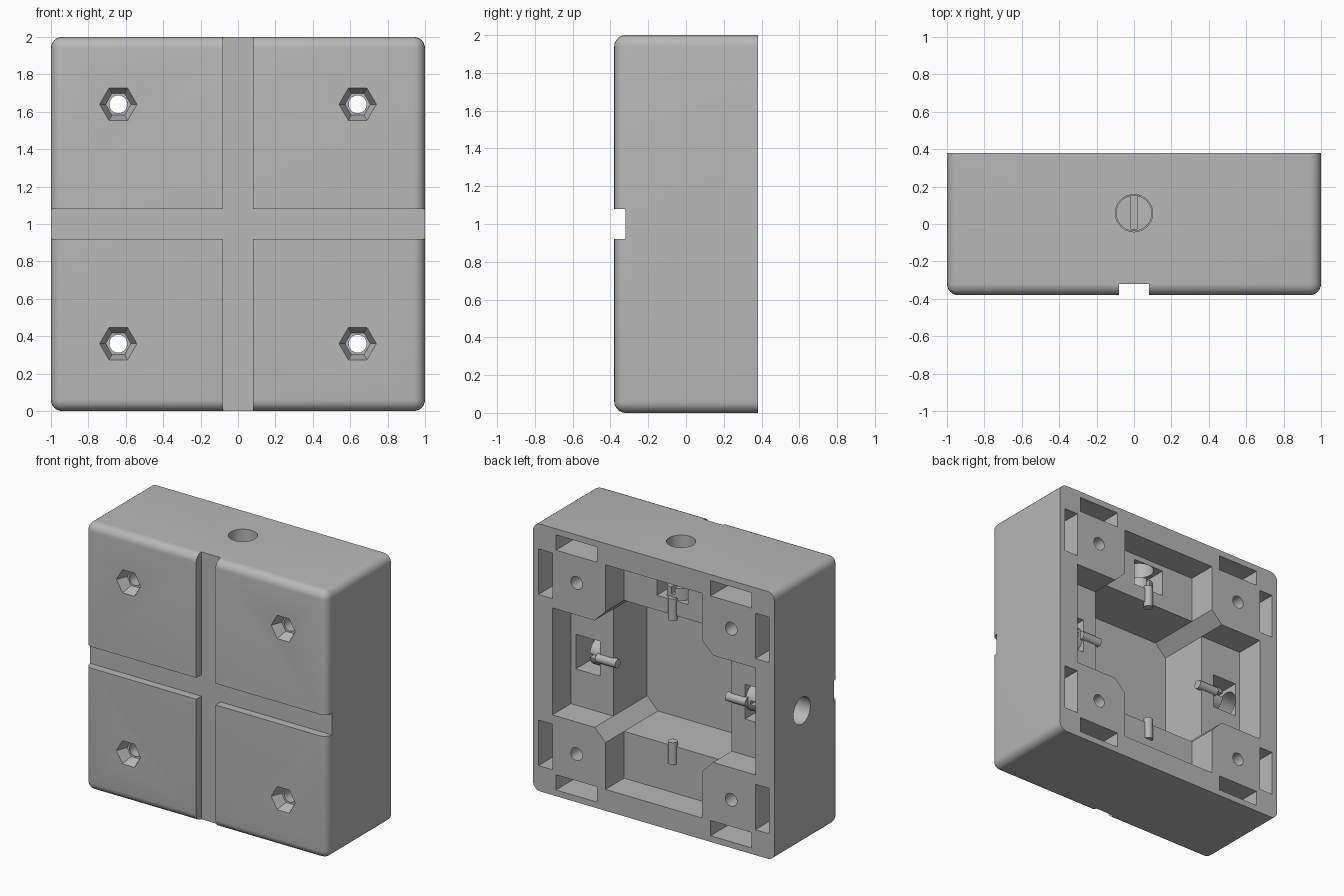
import bpy
import bmesh
from math import radians, cos, sin, pi
from mathutils import Matrix, Vector

if "Cube" in bpy.data.objects:
    bpy.data.objects.remove(bpy.data.objects["Cube"], do_unlink=True)

grey = bpy.data.materials.new("plain_grey")
grey.use_nodes = True
COLOUR = (0.48, 0.48, 0.48, 1)
grey.diffuse_color = COLOUR
grey.node_tree.nodes["Principled BSDF"].inputs["Base Color"].default_value = COLOUR

CENTRE = Matrix.Translation((0, 0, 1))
BACK, FRONT = 0.38, -0.38


def finish(name, bm, matrix=CENTRE):
    """Turn a bmesh into a grey object placed by matrix."""
    bm.transform(matrix)
    bmesh.ops.recalc_face_normals(bm, faces=bm.faces[:])
    mesh = bpy.data.meshes.new(name)
    bm.to_mesh(mesh)
    bm.free()
    mesh.materials.append(grey)
    obj = bpy.data.objects.new(name, mesh)
    bpy.context.collection.objects.link(obj)
    return obj


def box(name, lo, hi, matrix=CENTRE):
    bm = bmesh.new()
    lo, hi = Vector(lo), Vector(hi)
    bmesh.ops.create_cube(bm, size=1)
    for v in bm.verts:
        v.co = (lo + hi) / 2 + v.co * (hi - lo)
    return finish(name, bm, matrix)


def prism(name, points, y0, y1, end_scale=1, offset=(0, 0)):
    """Extrude an x-z outline along y, optionally tapering the far end."""
    bm = bmesh.new()
    ox, oz = offset
    near = [bm.verts.new((x + ox, y0, z + oz)) for x, z in points]
    far = [bm.verts.new((x * end_scale + ox, y1, z * end_scale + oz)) for x, z in points]
    bm.faces.new(near)
    bm.faces.new(far)
    for i in range(len(points)):
        j = (i + 1) % len(points)
        bm.faces.new((near[i], near[j], far[j], far[i]))
    return finish(name, bm)


def ring(radius, sides):
    return [(radius * cos(2 * pi * i / sides), radius * sin(2 * pi * i / sides))
            for i in range(sides)]


def four_way(points):
    """Repeat an outline piece at each quarter turn."""
    out = []
    for _ in range(4):
        out += points
        points = [(-z, x) for x, z in points]
    return out


def rod(name, radius, z0, z1, y, matrix):
    """Cylinder pointing outward along the local z axis."""
    bm = bmesh.new()
    place = Matrix.Translation((0, y, (z0 + z1) / 2))
    bmesh.ops.create_cone(bm, cap_ends=True, segments=32, radius1=radius,
                          radius2=radius, depth=z1 - z0, matrix=place)
    return finish(name, bm, matrix)


def cut(target, cutter):
    bpy.context.view_layer.objects.active = target
    mod = target.modifiers.new("cut", 'BOOLEAN')
    mod.operation = 'DIFFERENCE'
    mod.solver = 'EXACT'
    mod.object = cutter
    bpy.ops.object.modifier_apply(modifier=mod.name)
    bpy.data.objects.remove(cutter, do_unlink=True)


def smooth(obj):
    bpy.ops.object.select_all(action='DESELECT')
    obj.select_set(True)
    bpy.context.view_layer.objects.active = obj
    bpy.ops.object.shade_smooth_by_angle(angle=radians(30))


# Housing block: every edge rounded except those around the back
bm = bmesh.new()
bmesh.ops.create_cube(bm, size=2)
bmesh.ops.scale(bm, vec=(1, BACK, 1), verts=bm.verts)
soft = [e for e in bm.edges if any(v.co.y < 0 for v in e.verts)]
bmesh.ops.bevel(bm, geom=soft, offset=0.06, segments=6, profile=0.5, affect='EDGES')
housing = finish("housing", bm)

# Crossing grooves on the front
cut(housing, prism("groove_cutter", four_way([(1.2, -0.08), (1.2, 0.08), (0.08, 0.08)]),
                   FRONT - 0.1, FRONT + 0.06))

# Shallow cross recess, then the deep chamfered cavity
cut(housing, prism("recess_cutter", four_way([(0.84, -0.4), (0.84, 0.4), (0.4, 0.4)]),
                   BACK - 0.22, BACK + 0.1))
cut(housing, prism("cavity_cutter", four_way([(0.49, -0.4), (0.49, 0.4)]),
                   BACK - 0.62, BACK + 0.1))

# Corner bolt holes with tapered hexagon seats, and slots behind the corners
for sx in (-1, 1):
    for sz in (-1, 1):
        spot = (sx * 0.64, sz * 0.64)
        cut(housing, prism("bolt_cutter", ring(0.048, 32), -0.5, 0.5, offset=spot))
        cut(housing, prism("hex_cutter", ring(0.104, 6), FRONT - 0.01, FRONT + 0.08,
                           end_scale=0.65, offset=spot))
        for a, b in ((0.17, 0.057), (0.057, 0.17)):
            cx = sx * (0.64 if a > b else 0.897)
            cz = sz * (0.897 if a > b else 0.64)
            cut(housing, box("slot_cutter", (cx - a, BACK - 0.5, cz - b),
                             (cx + a, BACK + 0.1, cz + b)))

# One slotted screw with an offset pin in the middle of each side
AXIS = 0.058
for k, side in enumerate(("top", "left", "bottom", "right")):
    turn = CENTRE @ Matrix.Rotation(k * pi / 2, 4, 'Y')
    cut(housing, box("pocket_cutter", (-0.13, -0.05, 0.6), (0.13, 0.25, 0.8), turn))
    cut(housing, rod("bore_cutter", 0.1, 0.7, 1.1, AXIS, turn))
    head = rod(side + "_screw_head", 0.096, 0.59, 0.69, AXIS, turn)
    cut(head, box("driver_cutter", (-0.015, AXIS - 0.085, 0.64),
                  (0.015, AXIS + 0.2, 0.8), turn))
    smooth(head)
    smooth(rod(side + "_screw_pin", 0.033, 0.455, 0.62, 0.155, turn))

smooth(housing)
